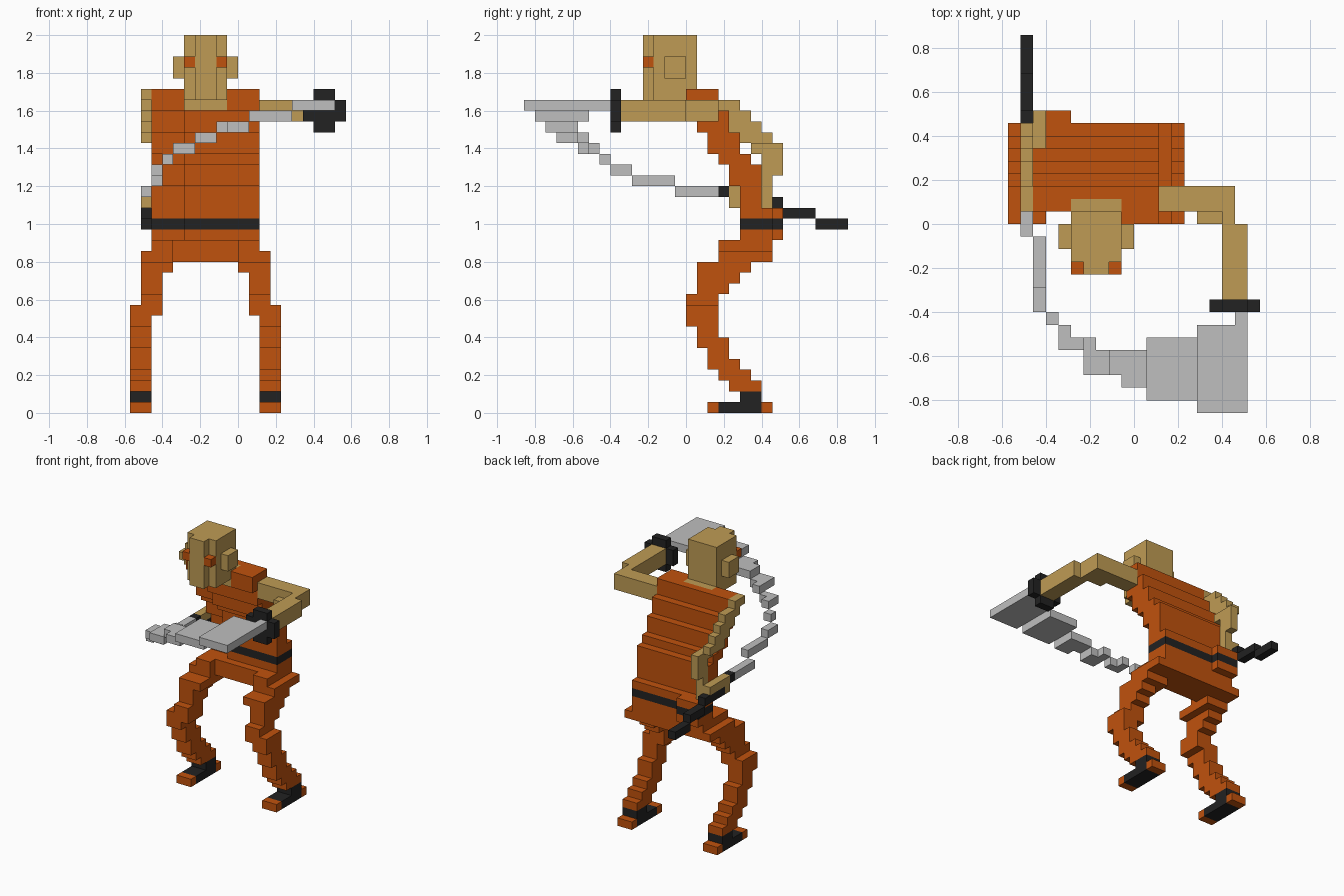
import bpy, bmesh
from mathutils import Vector

cube = bpy.data.objects.get("Cube")
if cube:
    bpy.data.objects.remove(cube, do_unlink=True)

U = 2 / 35  # size of one block


def material(name, rgb):
    m = bpy.data.materials.new(name)
    m.use_nodes = True
    m.diffuse_color = (*rgb, 1)
    m.node_tree.nodes["Principled BSDF"].inputs["Base Color"].default_value = (*rgb, 1)
    return m


ORANGE = material("orange cloth", (0.53, 0.084, 0.004))
TAN = material("tan skin", (0.52, 0.33, 0.089))
BLACK = material("black", (0.016, 0.016, 0.016))
GREY = material("grey steel", (0.52, 0.52, 0.52))


def blocks(name, mat, boxes):
    """One object from boxes given in blocks as x0, x1, y0, y1, z0, z1."""
    bm = bmesh.new()
    for x0, x1, y0, y1, z0, z1 in boxes:
        verts = bmesh.ops.create_cube(bm, size=1)["verts"]
        size = Vector((x1 - x0, y1 - y0, z1 - z0))
        mid = Vector((x0 + x1, y0 + y1, z0 + z1)) / 2
        for v in verts:
            v.co = (v.co * size + mid) * U
    mesh = bpy.data.meshes.new(name)
    bm.to_mesh(mesh)
    bm.free()
    mesh.materials.append(mat)
    ob = bpy.data.objects.new(name, mesh)
    bpy.context.collection.objects.link(ob)
    return ob


def mirror(boxes):
    """Mirror boxes across the body's own middle, x = -3 blocks."""
    return [(-6 - b[1], -6 - b[0], *b[2:]) for b in boxes]


# Head
blocks("head", TAN, [(-5, -1, -3, 1, 29, 35)])
blocks("face_ridge", TAN, [(-4, -2, -4, -3, 29, 35)])
blocks("neck", TAN, [(-5, -1, 0, 2, 28, 29), (-5, -1, 1, 2, 29, 30)])
ear = [(-6, -5, -2, 0, 31, 33)]
eye = [(-5, -4, -4, -3, 32, 33)]
for side, f in (("right", list), ("left", mirror)):
    blocks(side + "_ear", TAN, f(ear))
    blocks(side + "_eye", ORANGE, f(eye))

# Torso leans forward in layers (z0, z1, y0, y1); its right side sits one block back
layers = [(26, 28, 1, 4), (24, 26, 2, 5), (23, 24, 3, 6),
          (21, 23, 4, 7), (19, 21, 5, 7)]
torso = [(-1, 2, 0, 3, 29, 30), (-8, -5, 1, 3, 29, 30), (-5, -1, 2, 3, 29, 30),
         (-1, 2, 0, 3, 28, 29), (-8, -5, 1, 3, 28, 29), (-5, -1, 2, 3, 28, 29)]
for z0, z1, y0, y1 in layers:
    torso += [(-5, 2, y0, y1, z0, z1), (-8, -5, y0 + 1, y1, z0, z1)]


def waist(z0, z1):
    return [(-5, 2, 5, 8, z0, z1), (-8, -5, 6, 9, z0, z1)]


blocks("torso", ORANGE, torso + waist(18, 19))
blocks("belt", BLACK, waist(17, 18))
blocks("hips", ORANGE, waist(16, 17) + [(-6, 0, 4, 8, 14, 16)])

# Legs, from hip to ankle
leg = [(-8, -6, 3, 8, 15, 16), (-9, -6, 3, 8, 14, 15), (-9, -6, 1, 6, 13, 14),
       (-9, -7, 1, 5, 12, 13), (-9, -7, 1, 4, 11, 12), (-9, -7, 0, 3, 10, 11),
       (-10, -7, 0, 3, 9, 10), (-10, -8, 0, 3, 8, 9), (-10, -8, 1, 3, 7, 8),
       (-10, -8, 1, 4, 6, 7), (-10, -8, 2, 4, 5, 6), (-10, -8, 2, 5, 4, 5),
       (-10, -8, 3, 6, 3, 4), (-10, -8, 4, 7, 2, 3)]
shoe = [(-10, -8, 5, 7, 1, 2), (-10, -8, 3, 7, 0, 1)]
toe_heel = [(-10, -8, 2, 3, 0, 1), (-10, -8, 7, 8, 0, 1)]
for side, f in (("right", list), ("left", mirror)):
    blocks(side + "_leg", ORANGE, f(leg))
    blocks(side + "_shoe", BLACK, f(shoe))
    blocks(side + "_toe_and_heel", ORANGE, f(toe_heel))

# Right arm steps back and down to the elbow, then forward to the hand
arm = [(-9, -8, 1, 3, 29, 30)]
arm += [(-9, -8, 2 + i, 5 + i, 28 - i, 29 - i) for i in range(4)]
arm += [(-8, -7, 6, 9, 24, 25), (-8, -7, 7, 9, 22, 24), (-8, -7, 7, 8, 19, 22)]
blocks("right_arm", TAN, arm)
blocks("right_hand", TAN, [(-9, -8, 4, 8, 20, 21), (-9, -8, 4, 5, 19, 20)])

# Left arm stretched sideways, then forward
blocks("left_arm", TAN, [(2, 8, 1, 3, 27, 29), (5, 7, 0, 1, 27, 28),
                         (7, 8, 0, 1, 27, 29), (7, 9, -6, 0, 27, 29)])
blocks("left_cuff", BLACK, [(7, 9, -7, -6, 26, 30), (6, 7, -7, -6, 27, 29),
                            (9, 10, -7, -6, 27, 29)])

# Sword: handle trailing behind, blade sweeping round to a wide end
blocks("sword_handle", BLACK, [(-9, -8, 3, 4, 20, 21), (-9, -8, 5, 9, 19, 20),
                               (-9, -8, 9, 12, 18, 19), (-9, -8, 12, 15, 17, 18)])
blocks("sword_blade", GREY, [
    (-9, -8, -1, 3, 20, 21), (-8, -7, -5, -1, 21, 22), (-8, -7, -7, -5, 22, 23),
    (-7, -6, -8, -7, 23, 24), (-6, -5, -10, -8, 24, 25), (-5, -4, -10, -9, 24, 25),
    (-4, -3, -12, -9, 25, 26), (-3, -2, -12, -10, 25, 26), (-2, -1, -12, -10, 26, 27),
    (-1, 1, -13, -10, 26, 27), (1, 5, -14, -9, 27, 28), (5, 9, -15, -8, 28, 29),
    (8, 9, -8, -7, 28, 29)])
